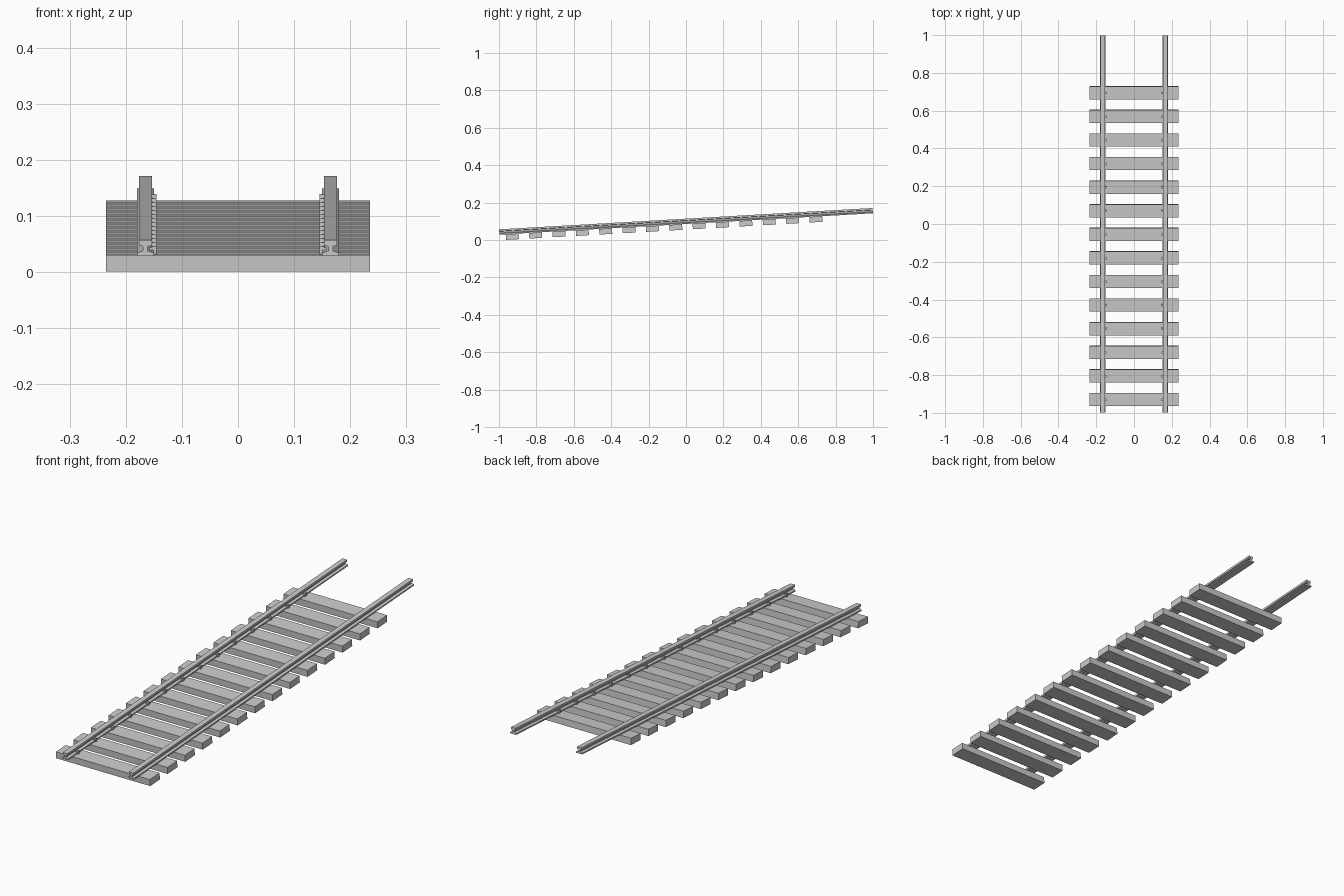
import bpy, bmesh, math
from mathutils import Matrix

if "Cube" in bpy.data.objects:
    bpy.data.objects.remove(bpy.data.objects["Cube"])

# The track is laid out flat (tie tops at z = 0), then tilted up the slope
SLOPE = Matrix.Translation((0, 0.0008, 0.0855)) @ Matrix.Rotation(math.atan(0.0571), 4, 'X')
TIES = [-0.932 + 0.1251 * i for i in range(14)]


def make_object(name, bm):
    bmesh.ops.recalc_face_normals(bm, faces=bm.faces)
    mesh = bpy.data.meshes.new(name)
    bm.to_mesh(mesh)
    bm.free()
    obj = bpy.data.objects.new(name, mesh)
    obj.matrix_world = SLOPE
    bpy.context.collection.objects.link(obj)
    return obj


def add_box(bm, x0, x1, y0, y1, z0, z1):
    size = Matrix.Diagonal((x1 - x0, y1 - y0, z1 - z0, 1))
    move = Matrix.Translation(((x0 + x1) / 2, (y0 + y1) / 2, (z0 + z1) / 2))
    bmesh.ops.create_cube(bm, size=1, matrix=move @ size)


def extrude_y(bm, outline, y0, y1):
    face = bm.faces.new([bm.verts.new((x, y0, z)) for x, z in outline])
    ext = bmesh.ops.extrude_face_region(bm, geom=[face])
    moved = [v for v in ext['geom'] if isinstance(v, bmesh.types.BMVert)]
    bmesh.ops.translate(bm, verts=moved, vec=(0, y1 - y0, 0))


# Wooden ties
for i, y in enumerate(TIES):
    bm = bmesh.new()
    add_box(bm, -0.235, 0.235, y - 0.0345, y + 0.0345, -0.030, 0)
    make_object(f"tie_{i + 1}", bm)

# Rail half profile: foot, web, head
half = [(0.015, 0), (0.015, 0.006), (0.004, 0.009), (0.004, 0.017),
        (0.0115, 0.019), (0.0115, 0.0285)]
profile = half + [(-x, z) for x, z in reversed(half)]

for side, label in ((-1, "left"), (1, "right")):
    bm = bmesh.new()
    extrude_y(bm, [(side * 0.165 + x, z) for x, z in profile], -1, 1)
    make_object(f"{label}_rail", bm)

    # Hooked spikes holding the inner edge of the rail foot
    bm = bmesh.new()
    hook = [(0.145, -0.005), (0.150, -0.005), (0.150, 0.0065),
            (0.158, 0.008), (0.158, 0.011), (0.150, 0.014), (0.145, 0.014)]
    for y in TIES:
        extrude_y(bm, [(side * x, z) for x, z in hook], y - 0.006, y + 0.006)
    make_object(f"{label}_spikes", bm)
